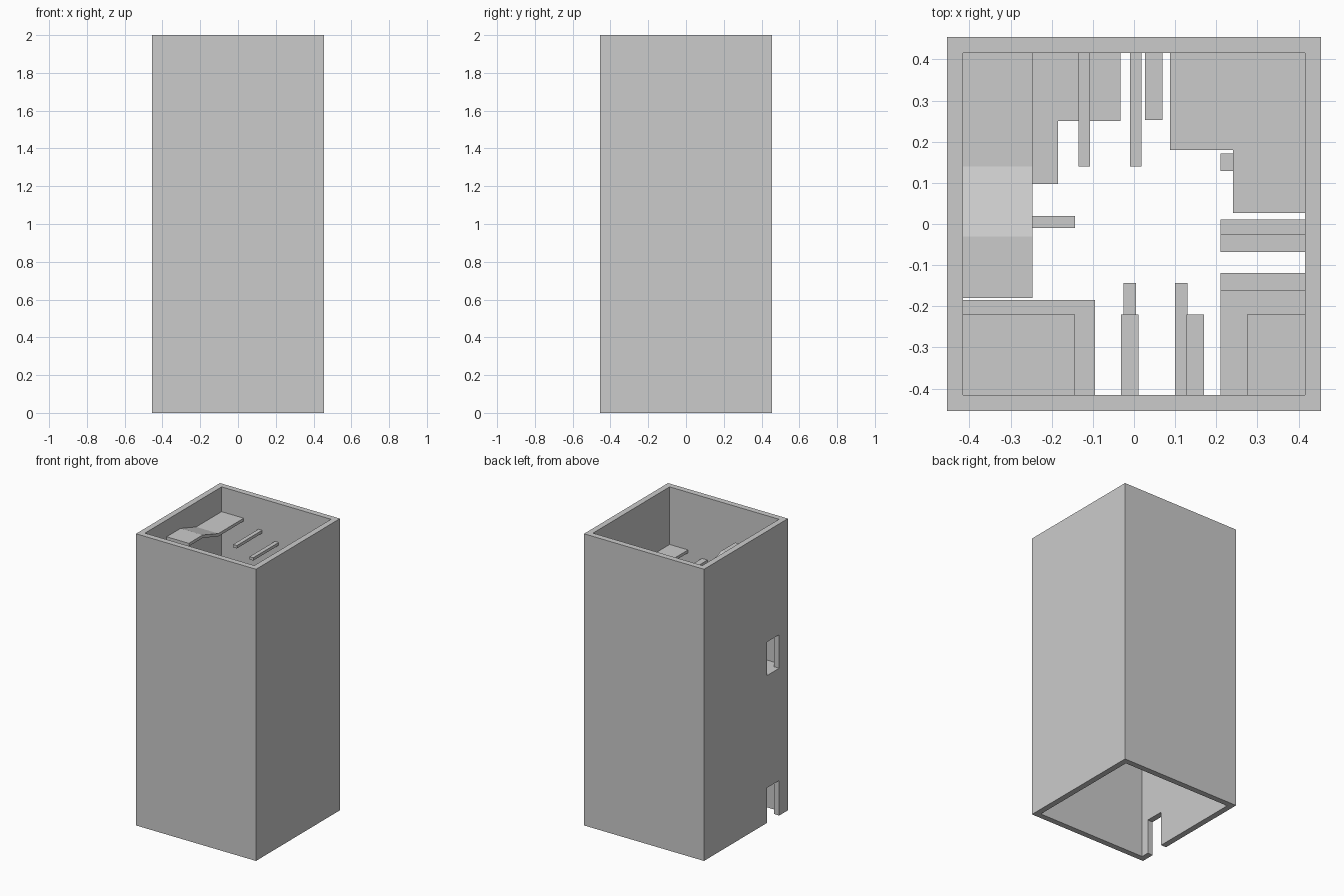
import bpy, bmesh

if "Cube" in bpy.data.objects:
    bpy.data.objects.remove(bpy.data.objects["Cube"])

W = 0.415   # inner half width
T = 0.02    # tread thickness


def prism(name, pts, h):
    """Extrude a closed 3D outline by the vector h."""
    bm = bmesh.new()
    face = bm.faces.new([bm.verts.new(p) for p in pts])
    ret = bmesh.ops.extrude_face_region(bm, geom=[face])
    verts = [v for v in ret["geom"] if isinstance(v, bmesh.types.BMVert)]
    bmesh.ops.translate(bm, verts=verts, vec=h)
    bmesh.ops.recalc_face_normals(bm, faces=bm.faces)
    me = bpy.data.meshes.new(name)
    bm.to_mesh(me)
    bm.free()
    ob = bpy.data.objects.new(name, me)
    bpy.context.collection.objects.link(ob)
    return ob


def box(name, x0, x1, y0, y1, z0, z1):
    return prism(name, [(x0, y0, z0), (x1, y0, z0), (x1, y1, z0), (x0, y1, z0)],
                 (0, 0, z1 - z0))


def slab(name, x0, x1, y0, y1, top):
    return box(name, x0, x1, y0, y1, top - T, top)


def flat(name, pts, top):
    return prism(name, [(x, y, top - T) for x, y in pts], (0, 0, T))


# Hollow square tower, open at both ends
tower = box("tower_walls", -0.455, 0.455, -0.455, 0.455, 0, 2)
cutters = [box("shaft_cutter", -W, W, -W, W, -0.1, 2.1),
           box("lower_door_cutter", -0.6, -0.3, -0.36, -0.23, -0.1, 0.24),
           box("upper_door_cutter", -0.6, -0.3, -0.36, -0.23, 1.01, 1.24)]
for c in cutters:
    m = tower.modifiers.new(c.name, 'BOOLEAN')
    m.object = c
    m.solver = 'EXACT'
    c.hide_render = True
dg = bpy.context.evaluated_depsgraph_get()
tower.data = bpy.data.meshes.new_from_object(tower.evaluated_get(dg))
tower.modifiers.clear()
for c in cutters:
    bpy.data.objects.remove(c)

# Top landing with a short ramp between its two levels
top = [(-0.18, 1.885), (-0.03, 1.885), (0.14, 1.83), (W, 1.83)]
outline = top + [(y, z - T) for y, z in reversed(top)]
prism("top_landing", [(-W, y, z) for y, z in outline], (W - 0.247, 0, 0))

# Upper turn of the staircase, going down
slab("upper_back_step", -0.135, -0.107, 0.14, W, 1.785)
slab("upper_back_step", -0.01, 0.018, 0.14, W, 1.735)
flat("upper_back_right_landing", [(0.088, W), (0.088, 0.18), (0.24, 0.18),
                                  (0.24, 0.027), (W, 0.027), (W, W)], 1.69)
for i, y in enumerate((-0.047, -0.14)):
    slab("upper_right_step", 0.21, W, y - 0.021, y + 0.021, 1.66 - 0.03 * i)
slab("upper_front_right_landing", 0.275, W, -W, -0.22, 1.605)
for i, x in enumerate((0.149, -0.01)):
    slab("upper_front_step", x - 0.021, x + 0.021, -W, -0.22, 1.575 - 0.04 * i)
slab("upper_front_left_landing", -W, -0.143, -W, -0.22, 1.49)

# Lower turn, ending at the upper door
slab("lower_left_step", -W, -0.143, -0.01, 0.02, 1.44)
flat("lower_back_left_landing", [(-W, 0.097), (-0.185, 0.097), (-0.185, 0.25),
                                 (-0.033, 0.25), (-0.033, W), (-W, W)], 1.39)
slab("lower_back_step", 0.027, 0.069, 0.253, W, 1.345)
slab("lower_back_right_landing", 0.13, W, 0.23, W, 1.30)
for i, y in enumerate((0.15, -0.01)):
    slab("lower_right_step", 0.21, W, y - 0.021, y + 0.021, 1.25 - 0.05 * i)
slab("lower_front_right_landing", 0.21, W, -W, -0.12, 1.15)
for i, x in enumerate((0.115, -0.01)):
    slab("lower_front_step", x - 0.015, x + 0.015, -W, -0.143, 1.10 - 0.05 * i)
slab("door_landing", -W, -0.095, -W, -0.185, 1.01)
